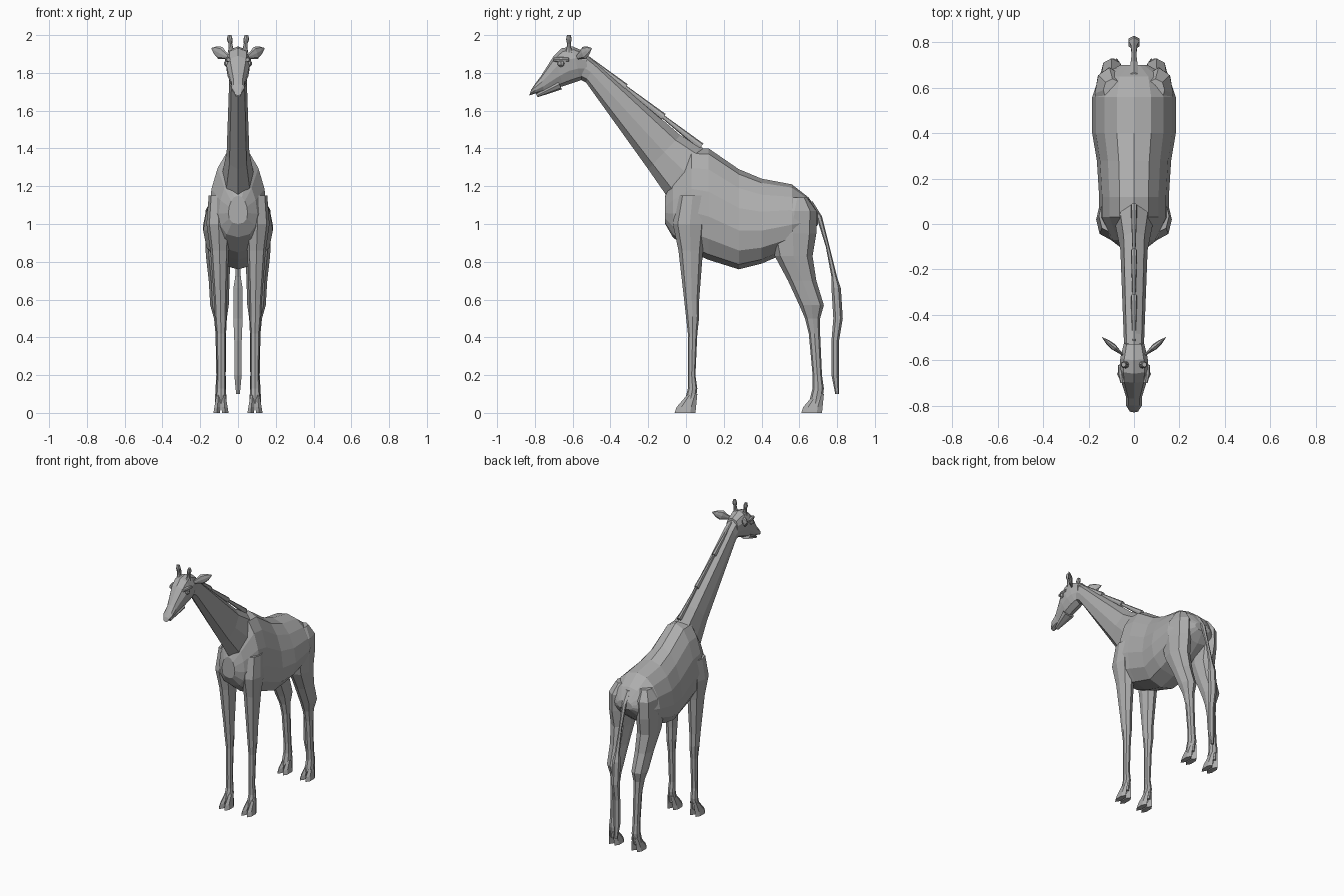
import bpy, bmesh, math
from mathutils import Vector

default_cube = bpy.data.objects.get("Cube")
if default_cube:
    bpy.data.objects.remove(default_cube, do_unlink=True)

grey = (.42, .42, .42, 1)
hide = bpy.data.materials.new("plain grey")
hide.use_nodes = True
hide.diffuse_color = grey
hide.node_tree.nodes["Principled BSDF"].inputs["Base Color"].default_value = grey


def skin(name, rings, mirror):
    """Join equal rings of points into a closed, flat-faced shape."""
    bm = bmesh.new()
    loops = [[bm.verts.new(point) for point in ring] for ring in rings]
    for lower, upper in zip(loops, loops[1:]):
        for i in range(len(lower)):
            bm.faces.new((lower[i - 1], lower[i], upper[i], upper[i - 1]))
    bm.faces.new(loops[0])
    bm.faces.new(loops[-1])
    bmesh.ops.recalc_face_normals(bm, faces=bm.faces)
    mesh = bpy.data.meshes.new(name)
    bm.to_mesh(mesh)
    bm.free()
    mesh.materials.append(hide)
    part = bpy.data.objects.new(name, mesh)
    bpy.context.collection.objects.link(part)
    if mirror:
        modifier = part.modifiers.new("mirror", "MIRROR")
        modifier.use_mirror_merge = False


def oval(centre, across, along, sides, skew=0):
    """Rounded-box ring; a positive skew narrows it towards the along end."""
    points = []
    for i in range(sides):
        angle = math.tau * i / sides
        sine, cosine = math.sin(angle), math.cos(angle)
        bulge = math.copysign(abs(sine) ** .8, sine) * (1 - skew * cosine)
        points.append(centre + across * bulge + along * cosine)
    return points


def loft(name, sections, sides=8, skew=0, mirror=False):
    """Skin across sections of (y, z) edge, (y, z) opposite edge, half width, centre x."""
    rings = []
    for y, z, far_y, far_z, width, x in sections:
        start, end = Vector((x, y, z)), Vector((x, far_y, far_z))
        across = Vector((width, 0, 0))
        rings.append(oval((start + end) / 2, across, (end - start) / 2, sides, skew))
    skin(name, rings, mirror)


def spike(name, start, end, radii, flat=1, mirror=True):
    """Round rings of the given radii spaced evenly from start to end."""
    start, end = Vector(start), Vector(end)
    axis = (end - start).normalized()
    across = axis.cross(Vector((0, 0, 1))).normalized()
    along = across.cross(axis)
    rings = [oval(start.lerp(end, i / (len(radii) - 1)), across * radius * flat,
                  along * radius, sides=8)
             for i, radius in enumerate(radii)]
    skin(name, rings, mirror)


# Trunk: y, belly, back, half width
trunk = [(-.11, 1, 1.15, .05), (-.07, .93, 1.25, .1), (.03, .85, 1.4, .15),
         (.12, .81, 1.4, .15), (.28, .76, 1.29, .16), (.4, .79, 1.24, .18),
         (.56, .86, 1.21, .18), (.65, .93, 1.14, .15), (.7, 1, 1.06, .06)]
loft("trunk", [(y, belly, y, back, width, 0) for y, belly, back, width in trunk],
     sides=14, skew=.2)

# Neck, from inside the chest to inside the skull
loft("neck", [(0, 1, .15, 1.35, .1, 0), (-.11, 1.16, .08, 1.41, .08, 0),
              (-.2, 1.29, -.03, 1.47, .06, 0), (-.53, 1.75, -.48, 1.86, .045, 0),
              (-.57, 1.77, -.53, 1.9, .045, 0)])

# Mane in three overlapping steps
nape, withers = Vector((0, -.52, 1.88)), Vector((0, .08, 1.41))
for step in range(3):
    spike(f"mane_{step + 1}", nape.lerp(withers, step / 3),
          nape.lerp(withers, (step + 1) / 3), (.01, .02), flat=.7, mirror=False)

# Head, from muzzle to nape
loft("head", [(-.83, 1.68, -.82, 1.71, .02, 0), (-.8, 1.69, -.8, 1.74, .035, 0),
              (-.75, 1.7, -.77, 1.78, .035, 0), (-.65, 1.73, -.7, 1.89, .06, 0),
              (-.59, 1.75, -.66, 1.93, .065, 0), (-.56, 1.76, -.6, 1.94, .06, 0),
              (-.52, 1.78, -.53, 1.91, .045, 0)], sides=10, skew=-.12)
spike("lower_jaw", (0, -.67, 1.74), (0, -.79, 1.68), (.03, .02, .01), flat=1.5, mirror=False)

# Paired details of the head
spike("eye", (.05, -.66, 1.85), (.07, -.67, 1.85), (.02, .02, .01))
spike("brow", (.05, -.7, 1.87), (.06, -.62, 1.87), (.01, .015, .01))
spike("horn", (.035, -.62, 1.91), (.046, -.62, 2), (.02, .012, .01, .015, .01))
spike("ear", (.045, -.58, 1.88), (.14, -.5, 1.93), (.01, .02, .035, .025, .003), flat=.4)

# Legs: height, front edge, back edge; thicker parts sit further out
legs = {
    "front": [(.05, -.01, .05), (.13, .01, .06), (.2, .01, .05), (.42, .01, .06),
              (.51, 0, .07), (.6, -.01, .07), (.86, -.04, .09), (1, -.07, .11),
              (1.15, -.04, .11)],
    "hind": [(.05, .65, .72), (.13, .67, .73), (.2, .67, .72), (.42, .65, .71),
             (.5, .63, .71), (.57, .6, .73), (.7, .54, .69), (.83, .47, .67),
             (.95, .44, .69), (1.07, .46, .69), (1.14, .54, .64)],
}
for name, rows in legs.items():
    sections = []
    for z, front, back in rows:
        depth = back - front
        width = min(.01 + .3 * depth, .065)
        sections.append((front, z, back, z, width, .085 + .1 * depth))
    loft(f"{name}_leg", sections, mirror=True)

    # Cloven hoof: two toes that narrow and meet at the ankle
    heel = rows[0][-1]
    for toe, direction in (("inner", -1), ("outer", 1)):
        sections = []
        for z, reach in ((0, .11), (.03, .1), (.1, .04)):
            width = .02 - z / 12
            sections.append((heel - reach, z, heel + z / 10, z, width,
                             .09 + direction * width * 1.1))
        loft(f"{name}_hoof_{toe}", sections, sides=6, mirror=True)

# Tail with its tuft: height, front edge, back edge
tail = [(1.12, .63, .67), (1.04, .69, .72), (.88, .74, .76), (.72, .77, .8),
        (.66, .77, .82), (.5, .78, .83), (.38, .77, .81), (.2, .77, .81),
        (.1, .79, .81)]
loft("tail", [(front, z, back, z, (back - front) * .55, 0) for z, front, back in tail],
     sides=6)
